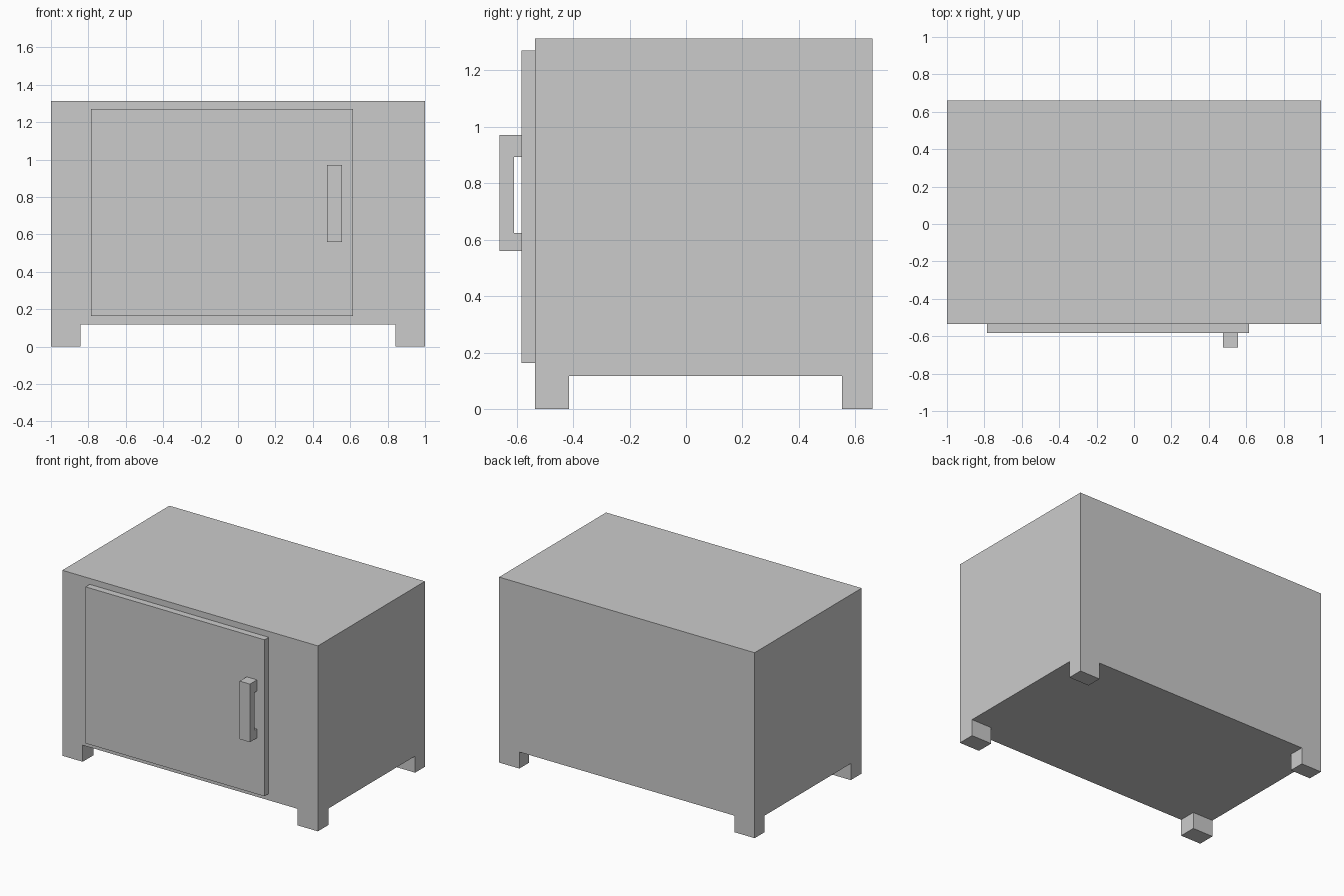
import bpy, bmesh
from mathutils import Vector

if "Cube" in bpy.data.objects:
    bpy.data.objects.remove(bpy.data.objects["Cube"])


def finish(name, bm):
    bmesh.ops.recalc_face_normals(bm, faces=bm.faces)
    mesh = bpy.data.meshes.new(name)
    bm.to_mesh(mesh)
    bm.free()
    obj = bpy.data.objects.new(name, mesh)
    bpy.context.collection.objects.link(obj)
    return obj


def box_bmesh(lo, hi):
    bm = bmesh.new()
    bmesh.ops.create_cube(bm, size=1)
    for v in bm.verts:
        v.co = Vector([(a + b) / 2 + c * (b - a) for a, b, c in zip(lo, hi, v.co)])
    return bm


# Cabinet: box whose four bottom corners are extruded down into feet
BOTTOM = 0.117
X_CUT, Y_FRONT, Y_BACK = 0.841, -0.414, 0.552
bm = box_bmesh((-1, -0.535, BOTTOM), (1, 0.661, 1.312))
cuts = [((x, 0, 0), (1, 0, 0)) for x in (-X_CUT, X_CUT)]
cuts += [((0, y, 0), (0, 1, 0)) for y in (Y_FRONT, Y_BACK)]
for co, normal in cuts:
    bmesh.ops.bisect_plane(bm, geom=bm.verts[:] + bm.edges[:] + bm.faces[:],
                           plane_co=co, plane_no=normal)
bm.normal_update()
corners = []
for f in bm.faces:
    c = f.calc_center_median()
    if f.normal.z < -0.9 and abs(c.x) > X_CUT and not Y_FRONT < c.y < Y_BACK:
        corners.append(f)
feet = bmesh.ops.extrude_face_region(bm, geom=corners)["geom"]
bmesh.ops.translate(bm, vec=(0, 0, -BOTTOM),
                    verts=[g for g in feet if isinstance(g, bmesh.types.BMVert)])
bmesh.ops.delete(bm, geom=[f for f in corners if f.is_valid], context="FACES")
bmesh.ops.dissolve_limit(bm, angle_limit=0.01, verts=bm.verts, edges=bm.edges)
finish("cabinet", bm)

# Door panel on the front
finish("door", box_bmesh((-0.786, -0.582, 0.163), (0.615, -0.535, 1.27)))

# Handle: C-shaped side profile (y, z) extruded along x
profile = [(-0.582, 0.56), (-0.661, 0.56), (-0.661, 0.971), (-0.582, 0.971),
           (-0.582, 0.892), (-0.609, 0.892), (-0.609, 0.624), (-0.582, 0.624)]
bm = bmesh.new()
side = bm.faces.new([bm.verts.new((0.476, y, z)) for y, z in profile])
ext = bmesh.ops.extrude_face_region(bm, geom=[side])["geom"]
bmesh.ops.translate(bm, vec=(0.08, 0, 0),
                    verts=[g for g in ext if isinstance(g, bmesh.types.BMVert)])
if not any(len(f.verts) == 8 and f.calc_center_median().x < 0.48 for f in bm.faces):
    bm.faces.new([v for v in bm.verts if v.co.x < 0.48])
finish("handle", bm)
